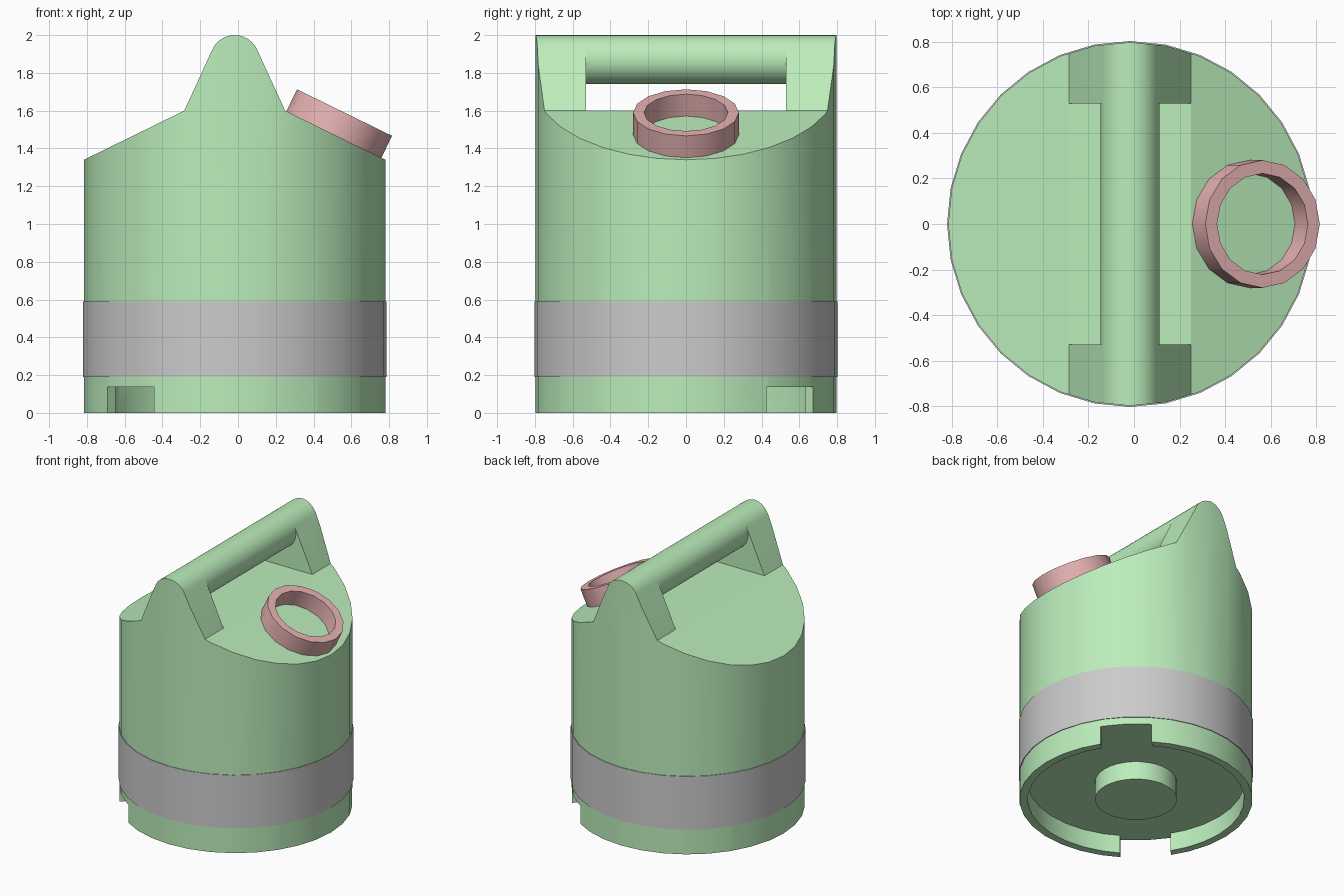
import bpy, bmesh, math
from mathutils import Matrix, Vector

if "Cube" in bpy.data.objects:
    bpy.data.objects.remove(bpy.data.objects["Cube"])

CX = -0.0175          # body axis
R = 0.798             # body radius
HZ, HR = 1.87, 0.13   # handle bar centre height and radius


def material(name, rgb):
    m = bpy.data.materials.new(name)
    m.diffuse_color = (*rgb, 1)
    m.use_nodes = True
    m.node_tree.nodes["Principled BSDF"].inputs["Base Color"].default_value = m.diffuse_color
    return m


green = material("green", (0.50, 0.85, 0.50))
red = material("red", (0.80, 0.45, 0.45))


def add(name, bm, mat=None):
    bmesh.ops.recalc_face_normals(bm, faces=bm.faces)
    me = bpy.data.meshes.new(name)
    bm.to_mesh(me)
    bm.free()
    ob = bpy.data.objects.new(name, me)
    bpy.context.collection.objects.link(ob)
    if mat:
        me.materials.append(mat)
    return ob


def prism(name, pts, depth, matrix, mat=None):
    """Extrude a closed 2D outline from z=0 to depth, then place it."""
    bm = bmesh.new()
    face = bm.faces.new([bm.verts.new((x, y, 0)) for x, y in pts])
    ext = bmesh.ops.extrude_face_region(bm, geom=[face])["geom"]
    bmesh.ops.translate(bm, vec=(0, 0, depth),
                        verts=[g for g in ext if isinstance(g, bmesh.types.BMVert)])
    bm.transform(matrix)
    return add(name, bm, mat)


def circle(r, n):
    return [(r * math.cos(2 * math.pi * i / n), r * math.sin(2 * math.pi * i / n)) for i in range(n)]


def disc(name, r, z0, z1, n=32, mat=None):
    return prism(name, circle(r, n), z1 - z0, Matrix.Translation((CX, 0, z0)), mat)


def box(name, size, loc, turn=0):
    bm = bmesh.new()
    bmesh.ops.create_cube(bm, size=1)
    bm.transform(Matrix.Translation(loc) @ Matrix.Rotation(turn, 4, 'Z') @ Matrix.Diagonal((*size, 1)))
    return add(name, bm)


def tube(name, r_in, r_out, h, n, matrix, mat=None):
    """Ring with a rectangular cross-section."""
    bm = bmesh.new()
    loops = [[bm.verts.new((x, y, z)) for x, y in circle(r, n)]
             for r, z in ((r_out, 0), (r_out, h), (r_in, h), (r_in, 0))]
    for k in range(4):
        a, b = loops[k], loops[(k + 1) % 4]
        for i in range(n):
            j = (i + 1) % n
            bm.faces.new((a[i], a[j], b[j], b[i]))
    bm.transform(matrix)
    return add(name, bm, mat)


def cut(ob, tool, op='DIFFERENCE'):
    mod = ob.modifiers.new("cut", 'BOOLEAN')
    mod.operation, mod.object, mod.solver = op, tool, 'EXACT'
    deps = bpy.context.evaluated_depsgraph_get()
    me = bpy.data.meshes.new_from_object(ob.evaluated_get(deps))
    ob.modifiers.clear()
    ob.data = me
    bpy.data.objects.remove(tool)


# Body: cylinder trimmed by the front outline (sloped shoulders, rounded handle peak)
body = disc("body", R, 0, 2.1, mat=green)
arc = [(HR * math.cos(math.radians(a)), HZ + HR * math.sin(math.radians(a)))
       for a in range(24, 157, 11)]
outline = [(-0.9, -0.1), (0.9, -0.1), (0.9, 1.29), (0.267, 1.6)] + arc + [(-0.267, 1.6), (-0.9, 1.29)]
to_front = Matrix.Translation((CX, 1, 0)) @ Matrix.Rotation(math.pi / 2, 4, 'X')
cut(body, prism("outline_cutter", outline, 2, to_front), 'INTERSECT')

# Hand opening between the two handle posts
cut(body, box("hand_cutter", (1.2, 1.06, 0.6), (CX, 0, 1.9)))

# Hollow underside, leaving a rim with four diagonal notches
cut(body, disc("recess_cutter", 0.741, -0.1, 0.137))
for turn in (45, 135):
    cut(body, box("notch_cutter", (2, 0.348, 0.237), (CX, 0, 0.0185), math.radians(turn)))

# Round handle bar
bar = prism("handle_bar", circle(HR, 32), 1.06,
            Matrix.Translation((CX, 0.53, HZ)) @ Matrix.Rotation(math.pi / 2, 4, 'X'), green)

# Central boss under the body
boss = disc("base_boss", 0.28, 0, 0.137, mat=green)

# Grey band around the body
band = tube("band", 0.785, 0.803, 0.40, 32, Matrix.Translation((CX, 0, 0.19)))

# Spout ring standing on the right shoulder
tilt = math.atan2(0.31, 0.633)
spout = tube("spout_ring", 0.222, 0.28, 0.13, 16,
             Matrix.Translation((0.507, 0, 1.473)) @ Matrix.Rotation(tilt, 4, 'Y'), red)

# Smooth the round walls, keep real edges sharp
bpy.ops.object.select_all(action='DESELECT')
for ob in (body, bar, boss, band, spout):
    ob.select_set(True)
    bpy.context.view_layer.objects.active = ob
bpy.ops.object.shade_smooth_by_angle(angle=math.radians(25))
